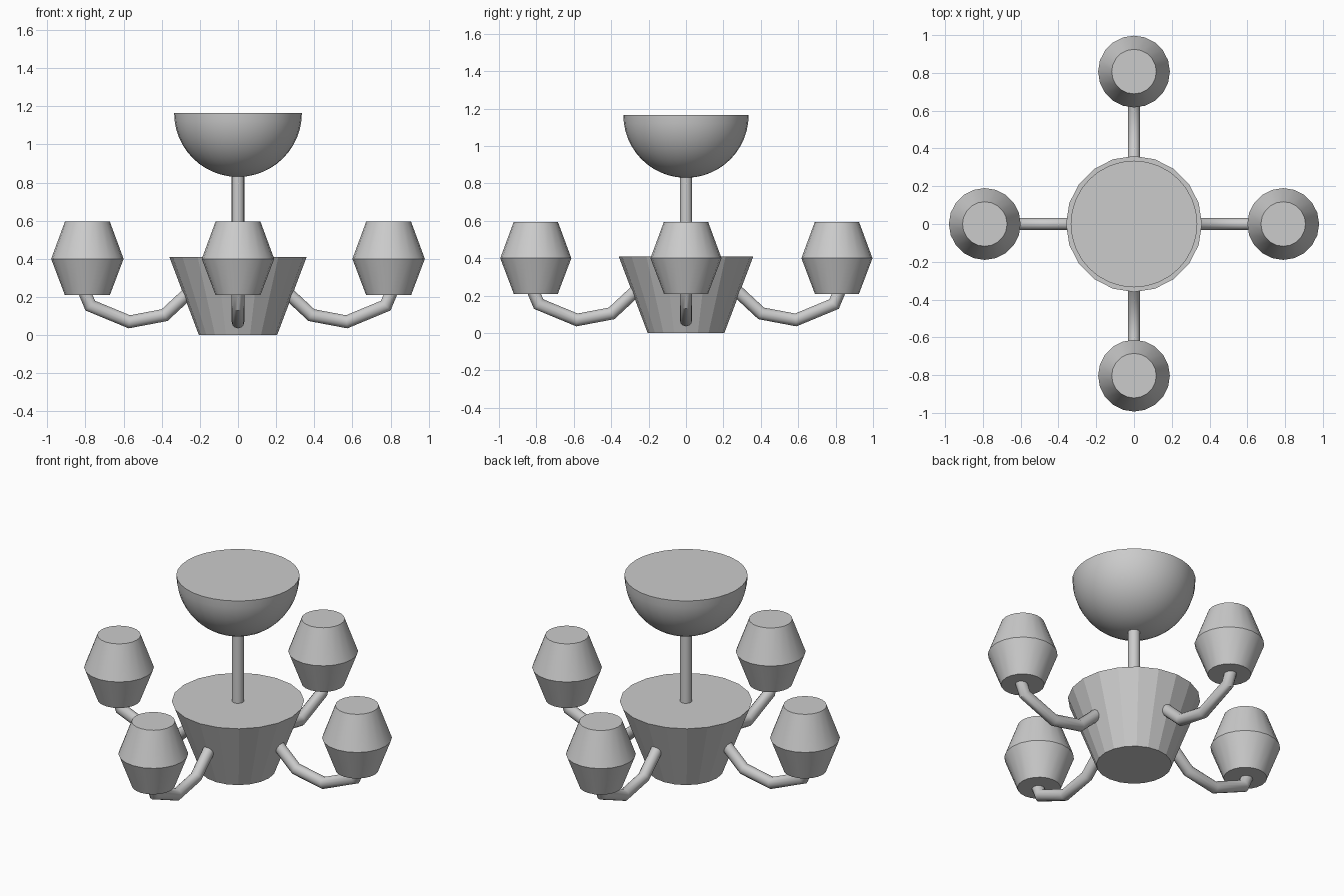
import bpy, bmesh, math
from mathutils import Vector, Matrix

if "Cube" in bpy.data.objects:
    bpy.data.objects.remove(bpy.data.objects["Cube"])


def finish(name, bm, angle):
    """Turn a bmesh into an object, smooth below the given edge angle."""
    bmesh.ops.recalc_face_normals(bm, faces=bm.faces[:])
    mesh = bpy.data.meshes.new(name)
    bm.to_mesh(mesh)
    bm.free()
    ob = bpy.data.objects.new(name, mesh)
    bpy.context.collection.objects.link(ob)
    bpy.ops.object.select_all(action='DESELECT')
    ob.select_set(True)
    bpy.context.view_layer.objects.active = ob
    if angle:
        bpy.ops.object.shade_smooth_by_angle(angle=math.radians(angle))
    return ob


def skin(name, rings, angle):
    """Bridge equal-sized rings of points and cap both ends."""
    bm = bmesh.new()
    loops = [[bm.verts.new(p) for p in ring] for ring in rings]
    n = len(loops[0])
    for a, b in zip(loops, loops[1:]):
        for i in range(n):
            j = (i + 1) % n
            bm.faces.new((a[i], a[j], b[j], b[i]))
    bm.faces.new(loops[0])
    bm.faces.new(loops[-1])
    return finish(name, bm, angle)


def lathe(name, profile, sides, angle, center=(0, 0)):
    """Revolve (radius, z) points about a vertical axis."""
    turn = 2 * math.pi / sides
    rings = [[(center[0] + r * math.cos(i * turn),
               center[1] + r * math.sin(i * turn), z) for i in range(sides)]
             for r, z in profile]
    return skin(name, rings, angle)


def arm(name, path, radius, heading, sides=12):
    """Mitred round tube along an (r, z) path, turned to a heading."""
    rot = Matrix.Rotation(heading, 3, 'Z')
    pts = [Vector((r, 0, z)) for r, z in path]
    rings = []
    for k, p in enumerate(pts):
        d_in = (p - pts[max(k - 1, 0)]).normalized()
        d_out = (pts[min(k + 1, len(pts) - 1)] - p).normalized()
        tangent = (d_in + d_out).normalized()
        side = Vector((0, 1, 0))
        up = tangent.cross(side)
        stretch = 1.0
        if d_in.length and d_out.length:
            stretch = 1 / tangent.dot(d_in)
        ring = []
        for i in range(sides):
            a = 2 * math.pi * i / sides
            ring.append(rot @ (p + radius * (math.cos(a) * side
                                             + math.sin(a) * stretch * up)))
        rings.append(ring)
    return skin(name, rings, 35)


# central tapered hub, faceted
lathe("hub", [(0.205, 0.0), (0.36, 0.41)], 20, 0)

# hanging rod
lathe("rod", [(0.033, 0.38), (0.033, 0.86)], 16, 35)

# half-sphere ceiling bowl, flat on top
R = 0.335
bowl = [(R * math.sin(t), 1.165 - R * math.cos(t))
        for t in (math.radians(1 + 89 * i / 12) for i in range(13))]
lathe("ceiling_bowl", bowl, 32, 30)

# four bent arms, each carrying a double-cone lamp shade
arm_path = [(0.24, 0.24), (0.385, 0.105), (0.57, 0.07), (0.775, 0.155), (0.815, 0.25)]
shade_profile = [(0.118, 0.21), (0.19, 0.40), (0.118, 0.595)]
places = [("right", 0, 0.79), ("back", 90, 0.807), ("left", 180, 0.79), ("front", 270, 0.803)]
for label, degrees, reach in places:
    heading = math.radians(degrees)
    shift = reach - 0.79
    arm(label + "_arm", [(r + shift, z) for r, z in arm_path], 0.033, heading)
    lathe(label + "_shade", shade_profile, 20, 25,
          (reach * math.cos(heading), reach * math.sin(heading)))
